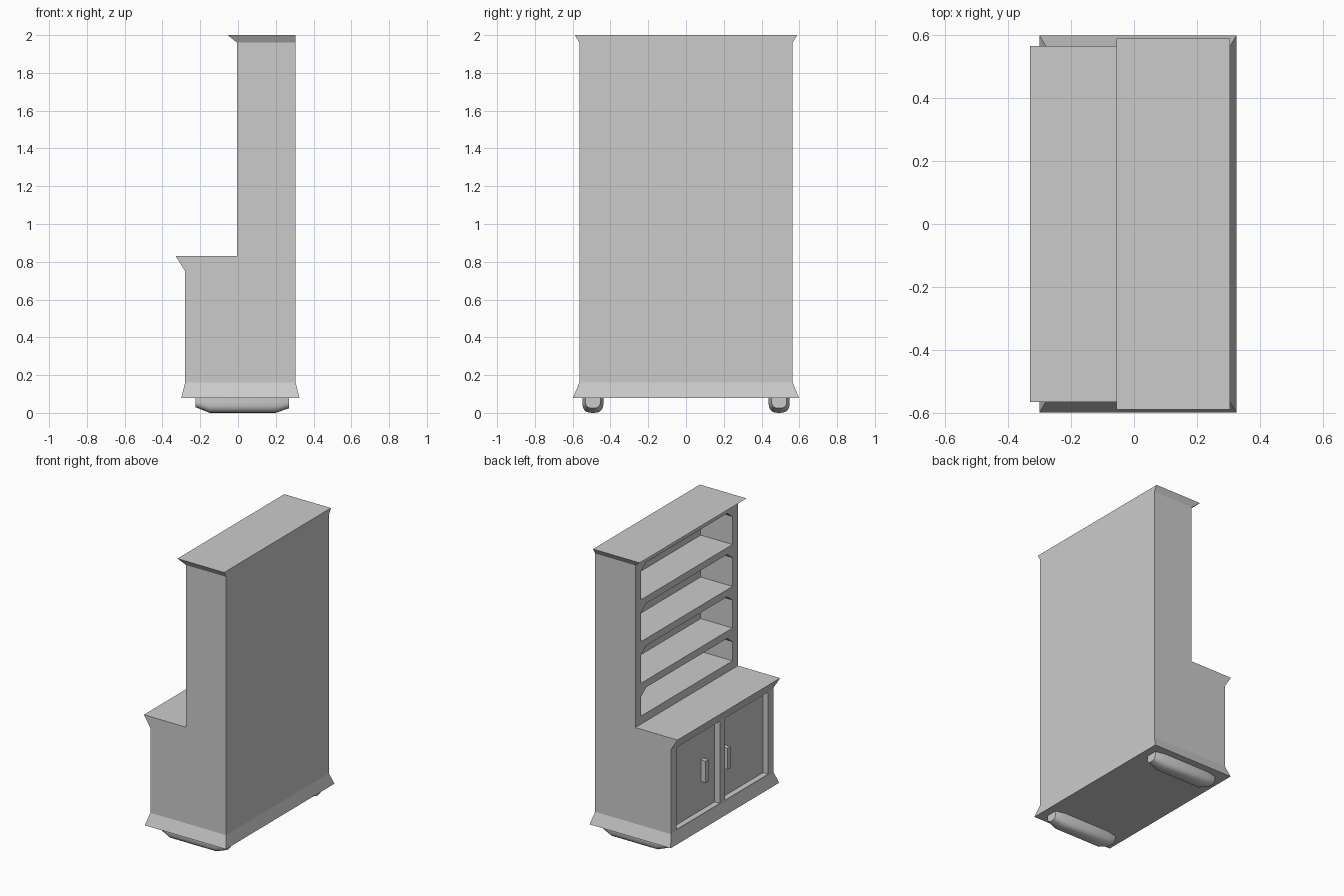
import bpy, bmesh, math

if "Cube" in bpy.data.objects:
    bpy.data.objects.remove(bpy.data.objects["Cube"])


def make_object(name, bm):
    bmesh.ops.recalc_face_normals(bm, faces=bm.faces)
    mesh = bpy.data.meshes.new(name)
    bm.to_mesh(mesh)
    bm.free()
    ob = bpy.data.objects.new(name, mesh)
    bpy.context.collection.objects.link(ob)
    return ob


def loft(name, rings):
    """Skin closed rings of equal length and cap both ends."""
    bm = bmesh.new()
    loops = [[bm.verts.new(p) for p in ring] for ring in rings]
    n = len(loops[0])
    for a, b in zip(loops, loops[1:]):
        for i in range(n):
            j = (i + 1) % n
            bm.faces.new((a[i], a[j], b[j], b[i]))
    bm.faces.new(loops[0])
    bm.faces.new(loops[-1])
    return make_object(name, bm)


def rect(x0, x1, hy, z):
    return [(x0, -hy, z), (x1, -hy, z), (x1, hy, z), (x0, hy, z)]


def box(name, x0, x1, y0, y1, z0, z1):
    return loft(name, [[(x0, y0, z), (x1, y0, z), (x1, y1, z), (x0, y1, z)]
                       for z in (z0, z1)])


W = 0.565          # half width of the carcass
FACE = -0.005      # front of the upper section
BACK = 0.305

# Carcass: side profile with the flared counter, extruded across the width
side = [(-.28, .16), (-.28, .75), (-.33, .83), (FACE, .83),
        (FACE, 1.96), (BACK, 1.96), (BACK, .16)]
body = loft("carcass", [[(x, y, z) for x, z in side] for y in (-W, W)])

# Cutters: shelf niches with clipped top corners, and recessed door panels
cutters = []
for z0, z1 in ((.886, 1.065), (1.115, 1.355), (1.405, 1.65), (1.697, 1.937)):
    h, c, d = .505, .06, .045
    shape = [(-h, z0), (h, z0), (h, z1 - d), (h - c, z1), (c - h, z1), (-h, z1 - d)]
    cutters.append(loft("niche_cutter", [[(x, y, z) for y, z in shape]
                                         for x in (-.1, .24)]))
for s in (-1, 1):
    y0, y1 = sorted((s * .028, s * .505))
    cutters.append(box("door_cutter", -.36, -.24, y0, y1, .17, .742))

for cut in cutters:
    mod = body.modifiers.new("cut", 'BOOLEAN')
    mod.operation = 'DIFFERENCE'
    mod.solver = 'EXACT'
    mod.object = cut
bpy.context.view_layer.update()
deps = bpy.context.evaluated_depsgraph_get()
result = bpy.data.meshes.new_from_object(body.evaluated_get(deps))
body.modifiers.clear()
body.data = result
for cut in cutters:
    bpy.data.objects.remove(cut)

# Flared plinth and cornice
loft("plinth", [rect(-.30, .325, .598, .08), rect(-.28, BACK, W, .16)])
loft("cornice", [rect(FACE, BACK, W, 1.96), rect(-.055, BACK, .588, 2.0)])

# Door handles
for name, y in (("left_handle", .162), ("right_handle", -.078)):
    box(name, -.277, -.239, y - .017, y + .017, .37, .52)


# Runner feet: rounded U section, tapered at both ends
def u_section(x, cy, half, drop):
    pts = [(x, cy - half, .081), (x, cy + half, .081)]
    for i in range(13):
        a = math.pi * i / 12
        c, s = math.cos(a), math.sin(a)
        pts.append((x, cy + half * math.copysign(abs(c) ** .7, c),
                    .08 - drop * (.3 + .7 * s ** .8 if s > 1e-6 else .3)))
    return pts


for name, cy in (("left_foot", -.493), ("right_foot", .493)):
    foot = loft(name, [u_section(-.225, cy, .04, .05), u_section(-.15, cy, .056, .08),
                       u_section(.20, cy, .056, .08), u_section(.27, cy, .04, .055)])
    bpy.ops.object.select_all(action='DESELECT')
    foot.select_set(True)
    bpy.context.view_layer.objects.active = foot
    bpy.ops.object.shade_smooth_by_angle(angle=math.radians(35))
